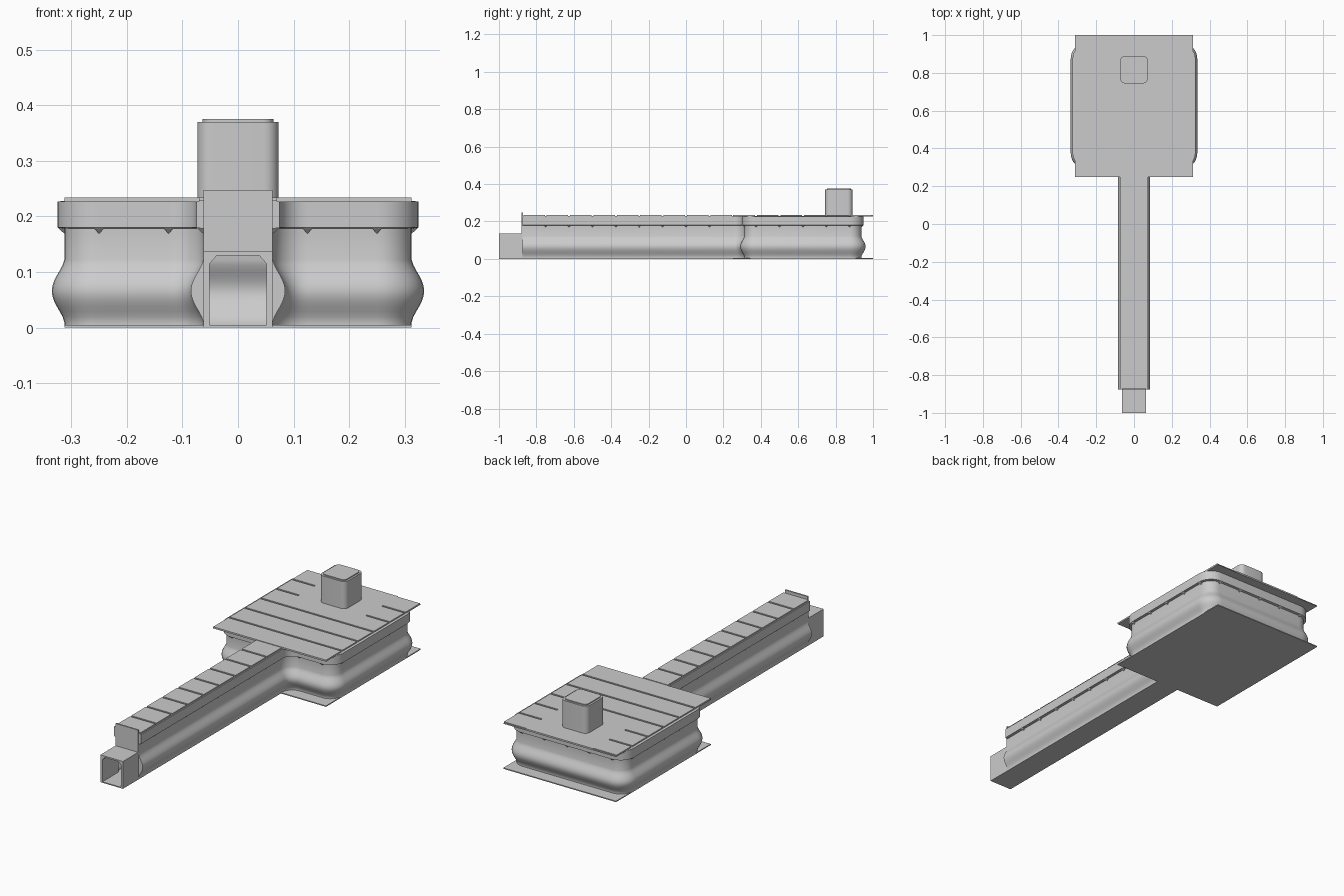
import bpy, bmesh, math

if "Cube" in bpy.data.objects:
    bpy.data.objects.remove(bpy.data.objects["Cube"])

R = 0.0625          # corner radius
STEP = 0.125        # panel spacing


def make(name, verts, faces, smooth=False):
    me = bpy.data.meshes.new(name)
    me.from_pydata(verts, [], faces)
    bm = bmesh.new()
    bm.from_mesh(me)
    bmesh.ops.remove_doubles(bm, verts=bm.verts, dist=1e-5)
    bmesh.ops.recalc_face_normals(bm, faces=bm.faces)
    bm.to_mesh(me)
    bm.free()
    ob = bpy.data.objects.new(name, me)
    bpy.context.collection.objects.link(ob)
    if smooth:
        me.shade_smooth()
        me.set_sharp_from_angle(angle=math.radians(35))
    return ob


def prism(name, outline, z0, z1, smooth=False):
    n = len(outline)
    v = [(x, y, z) for z in (z0, z1) for x, y in outline]
    f = [tuple(range(n)), tuple(range(n, 2 * n))]
    f += [(i, (i + 1) % n, n + (i + 1) % n, n + i) for i in range(n)]
    return make(name, v, f, smooth)


def box(name, x0, x1, y0, y1, z0, z1):
    return prism(name, [(x0, y0), (x1, y0), (x1, y1), (x0, y1)], z0, z1)


def arc(cx, cy, r, a0, a1, n=8):
    return [(cx + r * math.cos(math.radians(a0 + (a1 - a0) * i / n)),
             cy + r * math.sin(math.radians(a0 + (a1 - a0) * i / n))) for i in range(n + 1)]


def rounded(cx, cy, h, r):
    return [p for k, (sx, sy) in enumerate([(1, 1), (-1, 1), (-1, -1), (1, -1)])
            for p in arc(cx + sx * (h - r), cy + sy * (h - r), r, 90 * k, 90 * k + 90, 6)]


# Plan line of the wall: corridor, concave fillets, rounded room
half = [(R, -0.875)] + arc(0.125, 0.25, R, 180, 90) + arc(0.25, 0.375, R, -90, 0) \
    + arc(0.25, 0.875, R, 0, 90)
path = half + [(-x, y) for x, y in reversed(half)]

# Wall cross-section: (outward offset, height)
bulge = [(0.0225 * math.sin(math.pi * i / 12) ** 1.5, 0.01 + 0.112 * i / 12) for i in range(13)]
profile = [(0, 0.004)] + bulge + [(0, 0.17), (0.0, 0.178), (0.0125, 0.18), (0.0125, 0.227), (0, 0.228)]


def normal(i):
    a, b = path[max(i - 1, 0)], path[min(i + 1, len(path) - 1)]
    p = path[i]
    t = [0, 0]
    for u, w in ((a, p), (p, b)):
        d = math.hypot(w[0] - u[0], w[1] - u[1])
        if d > 1e-6:
            t[0] += (w[0] - u[0]) / d
            t[1] += (w[1] - u[1]) / d
    m = math.hypot(*t)
    return t[1] / m, -t[0] / m


rings = [[(x, y, z) for o, z in profile] for x, y in path[:1]]
for i, (x, y) in enumerate(path):
    nx, ny = normal(i)
    rings.append([(x + nx * o, y + ny * o, z) for o, z in profile])
rings.append([(path[-1][0], path[-1][1], z) for o, z in profile])
m = len(profile)
make("bulging_wall", [v for r in rings for v in r],
     [(i * m + j, (i + 1) * m + j, (i + 1) * m + j + 1, i * m + j + 1)
      for i in range(len(rings) - 1) for j in range(m - 1)], True)

# Floor plates
box("room_floor", -0.3125, 0.3125, 0.25, 1.0, 0, 0.005)
box("corridor_floor", -R, R, -1.0, 0.25, 0, 0.005)

# Roof plates with raised panels separated by grooves
box("room_roof_base", -0.3125, 0.3125, 0.25, 1.0, 0.226, 0.229)
box("corridor_roof_base", -0.07, 0.07, -0.875, 0.25, 0.226, 0.229)
g = 0.005
for k in range(9):
    y = -0.875 + STEP * k
    box("corridor_roof_panel", -0.07, 0.07, y + g, y + STEP - g, 0.229, 0.234)
for k in range(6):
    y = 0.25 + STEP * k
    y0 = y + (g if k else 0)
    if k < 3:
        box("room_roof_panel", -0.3125, 0.3125, y0, y + STEP - g, 0.229, 0.234)
    else:
        for s in (-1, 1):
            a, b = sorted((s * 0.1875, s * 0.3125))
            box("room_roof_side_panel", a, b, y0, y + STEP - g, 0.229, 0.234)
box("room_roof_rear_panel", -0.1875, 0.1875, 0.625 + g, 1.0, 0.229, 0.234)

# Chimney with cap
prism("chimney", rounded(0, 0.8175, 0.073, 0.026), 0.229, 0.37, True)
prism("chimney_cap", rounded(0, 0.8175, 0.064, 0.02), 0.37, 0.375, True)

# Entrance tunnel and plate over it
for s in (-1, 1):
    a, b = sorted((s * 0.051, s * R))
    box("tunnel_side", a, b, -1.0, -0.872, 0.005, 0.135)
    c = [(s * 0.051, 0.115), (s * 0.051, 0.13), (s * 0.038, 0.13)]
    make("tunnel_corner", [(x, y, z) for y in (-1.0, -0.872) for x, z in c],
         [(0, 1, 2), (3, 4, 5), (0, 1, 4, 3), (1, 2, 5, 4), (2, 0, 3, 5)])
box("tunnel_top", -R, R, -1.0, -0.872, 0.13, 0.137)
box("entrance_plate", -R, R, -0.88, -0.872, 0.13, 0.248)


# Small triangular brackets under the band
def bracket(x, y, nx, ny):
    tx, ty, w, d = -ny, nx, 0.01, 0.0115
    make("band_bracket", [(x + tx * w, y + ty * w, 0.18), (x - tx * w, y - ty * w, 0.18),
                          (x + tx * w + nx * d, y + ty * w + ny * d, 0.18),
                          (x - tx * w + nx * d, y - ty * w + ny * d, 0.18), (x, y, 0.169)],
         [(0, 1, 3, 2), (0, 1, 4), (2, 3, 4), (0, 2, 4), (1, 3, 4)])


for s in (-1, 1):
    for k in range(8):
        bracket(s * R, -0.75 + STEP * k, s, 0)
    for k in range(5):
        bracket(s * 0.3125, 0.375 + STEP * k, s, 0)
    for x in (0.125, 0.25):
        bracket(s * x, 0.3125, 0, -1)
        bracket(s * x, 0.9375, 0, 1)
bracket(0, 0.9375, 0, 1)
